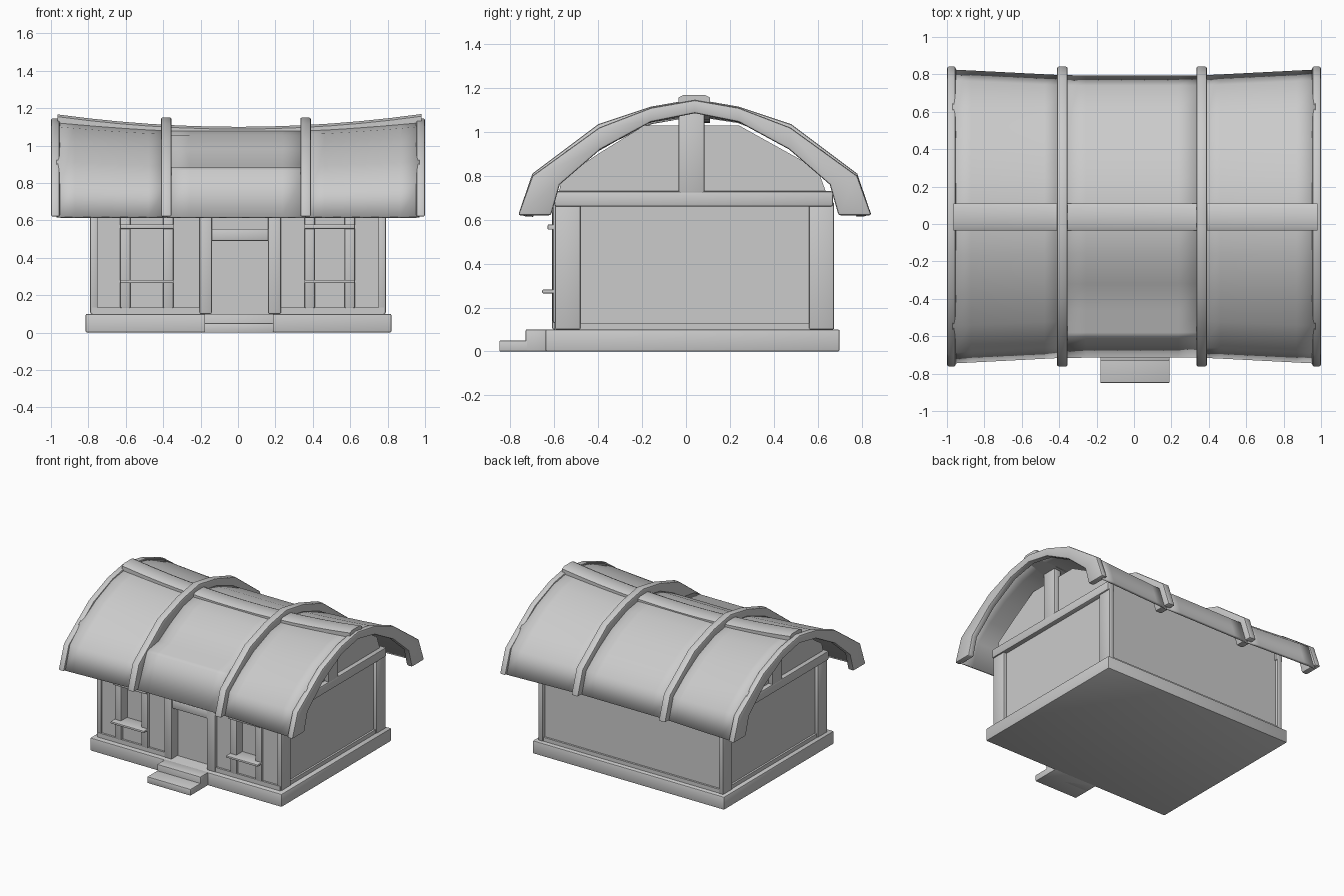
import bpy
import bmesh
import math

cube = bpy.data.objects.get("Cube")
if cube:
    bpy.data.objects.remove(cube, do_unlink=True)

GREY = (0.6, 0.6, 0.6, 1.0)
mat = bpy.data.materials.new("plain grey")
mat.use_nodes = True
mat.diffuse_color = GREY
mat.node_tree.nodes["Principled BSDF"].inputs["Base Color"].default_value = GREY

MID_Y = 0.04      # the roof is centred slightly behind the origin
EAVE = 0.62


def finish(name, bm, bevel=0.0):
    bmesh.ops.recalc_face_normals(bm, faces=bm.faces)
    if bevel:
        edges = [e for e in bm.edges if len(e.link_faces) == 2 and e.calc_face_angle(0) > 0.9]
        bmesh.ops.bevel(bm, geom=edges, offset=bevel, segments=2, profile=0.5, affect='EDGES')
    mesh = bpy.data.meshes.new(name)
    bm.to_mesh(mesh)
    bm.free()
    mesh.materials.append(mat)
    obj = bpy.data.objects.new(name, mesh)
    bpy.context.collection.objects.link(obj)
    bpy.ops.object.select_all(action='DESELECT')
    obj.select_set(True)
    bpy.context.view_layer.objects.active = obj
    bpy.ops.object.shade_smooth_by_angle(angle=math.radians(40))
    return obj


def box(name, x, y, z, bevel=0.0):
    bm = bmesh.new()
    bmesh.ops.create_cube(bm, size=1)
    for v in bm.verts:
        v.co = [(r[0] + r[1]) / 2 + c * (r[1] - r[0]) for r, c in zip((x, y, z), v.co)]
    return finish(name, bm, bevel)


def loft(name, rows, closed=False, bevel=0.0):
    """Skin rows of points; closed rows become a capped tube."""
    bm = bmesh.new()
    vs = [[bm.verts.new(p) for p in row] for row in rows]
    n = len(vs[0])
    for a, b in zip(vs, vs[1:]):
        for i in range(n if closed else n - 1):
            j = (i + 1) % n
            bm.faces.new((a[i], a[j], b[j], b[i]))
    if closed:
        bm.faces.new(vs[0])
        bm.faces.new(vs[-1])
    return finish(name, bm, bevel)


def mirrored(half):
    """Half profile from eave to ridge, completed on the other side."""
    return [(-y, z) for y, z in half] + [p for p in reversed(half) if p[0] > 0]


# Plinth and steps
box("plinth", (-0.815, 0.82), (-0.64, 0.70), (0, 0.1), 0.008)
box("upper_step", (-0.18, 0.19), (-0.73, -0.63), (0, 0.1), 0.005)
box("lower_step", (-0.18, 0.19), (-0.85, -0.63), (0, 0.05), 0.005)

# House body with a recessed front core
box("house_body", (-0.765, 0.765), (-0.53, 0.65), (0.1, 0.73))
FRONT = (-0.585, -0.52)
for i, span in enumerate([(-0.765, -0.59), (-0.38, -0.17), (0.19, 0.39), (0.59, 0.765)]):
    box(f"front_wall_{i}", span, FRONT, (0.1, 0.73))
for side, span in (("right", (-0.6, -0.37)), ("left", (0.38, 0.6))):
    box(f"{side}_wall_below_window", span, FRONT, (0.1, 0.27))
    box(f"{side}_wall_above_window", span, FRONT, (0.565, 0.73))
box("wall_above_door", (-0.18, 0.2), FRONT, (0.52, 0.73))

# Skirting boards
box("front_skirting_right", (-0.78, -0.2), (-0.6, -0.57), (0.1, 0.135))
box("front_skirting_left", (0.22, 0.78), (-0.6, -0.57), (0.1, 0.135))
box("back_skirting", (-0.78, 0.78), (0.64, 0.665), (0.1, 0.13))

# Door frame
for name, span in (("right", (-0.205, -0.14)), ("left", (0.16, 0.23))):
    box(f"door_post_{name}", span, (-0.61, -0.52), (0.1, 0.71), 0.008)
box("door_lintel", (-0.15, 0.17), (-0.6, -0.52), (0.49, 0.555), 0.008)

# Window frames: two posts, a top rail and a projecting sill each
for name, a, b in (("right", -0.63, -0.345), ("left", 0.355, 0.625)):
    for k, x in enumerate((a, b - 0.056)):
        box(f"{name}_window_post_{k}", (x, x + 0.056), (-0.607, -0.52), (0.13, 0.71), 0.008)
    box(f"{name}_window_rail", (a, b), (-0.63, -0.53), (0.555, 0.578), 0.004)
    box(f"{name}_window_sill", (a, b), (-0.655, -0.53), (0.265, 0.281), 0.004)

# Side walls: corner posts, tie beam, skirting, gable and king post
GABLE = [(-0.58, 0.72), (-0.565, 0.79), (-0.4, 0.9), (-0.19, 1.03),
         (0.24, 1.03), (0.6, 0.83), (0.64, 0.72)]
for s, name in ((-1, "right"), (1, "left")):
    def span(a, b):
        return tuple(sorted((s * a, s * b)))
    box(f"{name}_front_corner_post", span(0.75, 0.79), (-0.597, -0.48), (0.1, 0.68), 0.008)
    box(f"{name}_back_corner_post", span(0.75, 0.79), (0.56, 0.675), (0.1, 0.68), 0.008)
    box(f"{name}_tie_beam", span(0.74, 0.8), (-0.6, 0.67), (0.66, 0.73), 0.01)
    box(f"{name}_skirting", span(0.75, 0.78), (-0.5, 0.58), (0.1, 0.13))
    box(f"{name}_king_post", span(0.74, 0.8), (-0.035, 0.085), (0.72, 1.12), 0.01)
    loft(f"{name}_gable", [[(s * x, y, z) for y, z in GABLE] for x in (0.735, 0.765)], True)

# Roof panels, sagging toward the middle
ROOF = mirrored([(0.755, EAVE), (0.70, 0.785), (0.56, 0.89), (0.40, 0.985), (0.2, 1.06), (0, 1.09)])
DIPPED = [(-0.755, EAVE), (-0.645, 0.868), (-0.62, 0.882), (-0.5, 0.9), (-0.36, 0.98),
          (-0.2, 1.055)] + ROOF[5:]


def roof_row(x, profile):
    t = max(0, (abs(x) - 0.37) / 0.59)
    return [(x, MID_Y + y * (1 + 0.04 * t), EAVE + (z - EAVE) * (1 + 0.09 * t ** 1.3))
            for y, z in profile]


for name, a, b, profile in (("right", -0.97, -0.38, ROOF), ("middle", -0.38, 0.36, DIPPED),
                            ("left", 0.36, 0.97, ROOF)):
    rows = [roof_row(a + (b - a) * i / 6, profile) for i in range(7)]
    panel = loft(f"{name}_roof_panel", rows)
    solid = panel.modifiers.new("thickness", 'SOLIDIFY')
    solid.thickness = 0.02
    # thicken toward the inside of the house
    solid.offset = -1 if panel.data.polygons[len(profile) // 2].normal.z > 0 else 1

# Arched ribs over the roof
INNER = mirrored([(0.655, EAVE), (0.615, 0.76), (0.43, 0.92), (0.2, 1.045), (0, 1.085)])
OUTER_END = mirrored([(0.805, EAVE), (0.74, 0.80), (0.435, 1.02), (0.2, 1.11), (0, 1.145)])
OUTER_MID = mirrored([(0.805, EAVE), (0.74, 0.81), (0.44, 1.035), (0.2, 1.115), (0, 1.15)])
for name, a, b, outer in (("right_end", -1, -0.953, OUTER_END), ("right_middle", -0.412, -0.355, OUTER_MID),
                          ("left_middle", 0.333, 0.39, OUTER_MID), ("left_end", 0.953, 1, OUTER_END)):
    rings = [[(a, MID_Y + o[0], o[1]), (b, MID_Y + o[0], o[1]),
              (b, MID_Y + i[0], i[1]), (a, MID_Y + i[0], i[1])] for o, i in zip(outer, INNER)]
    loft(f"{name}_rib", rings, True, 0.01)

# Ridge beam, bowed upward at both ends
rings = []
for i in range(13):
    x = -0.965 + 1.945 * i / 12
    top = 1.1 + 0.067 * (x / 0.97) ** 2
    rings.append([(x, -0.035, top - 0.06), (x, 0.11, top - 0.06),
                  (x, 0.11, top - 0.012), (x, 0.085, top), (x, -0.01, top), (x, -0.035, top - 0.012)])
loft("ridge_beam", rings, True)
